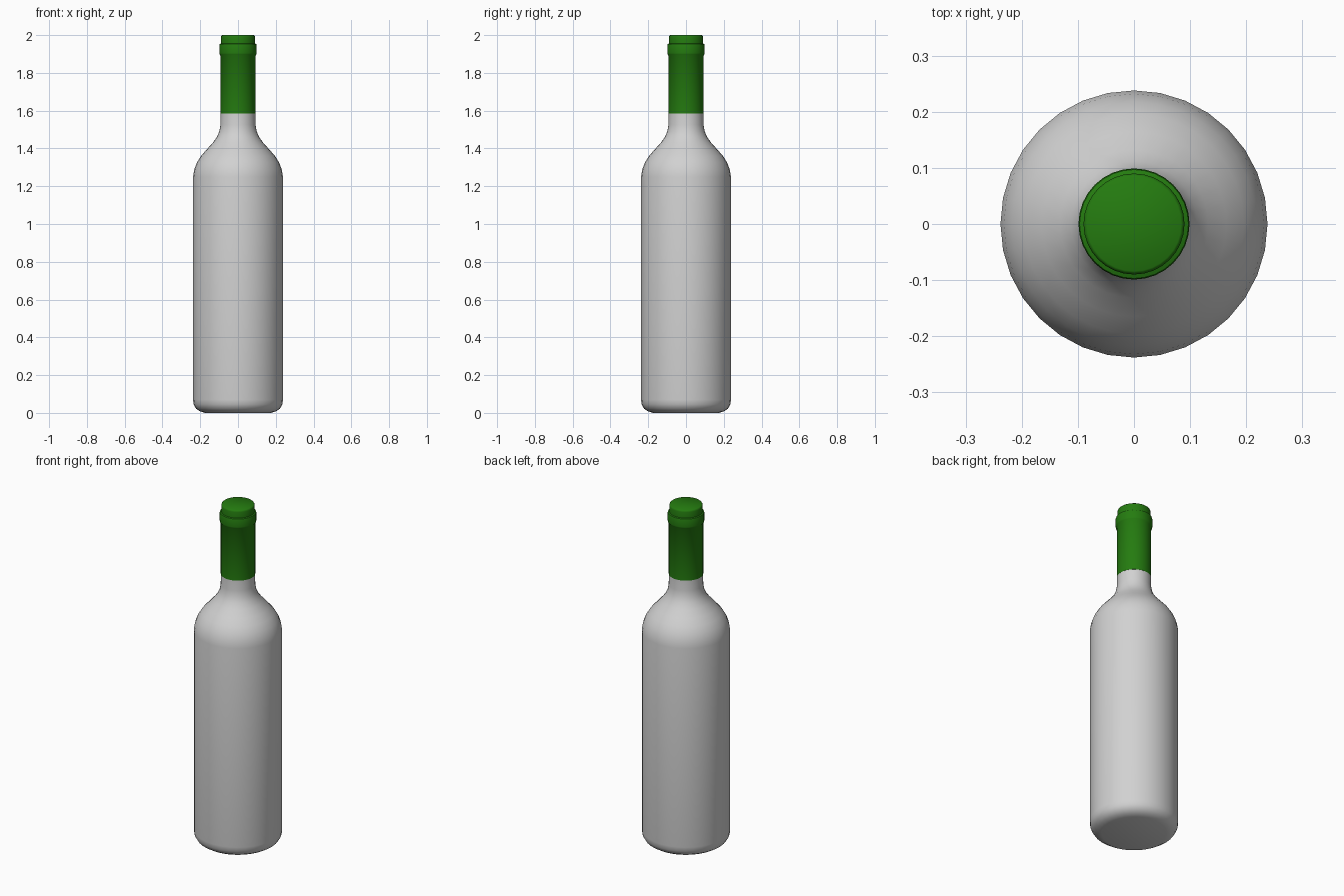
import bpy, bmesh, math
from mathutils import Matrix

SIDES = 32

cube = bpy.data.objects.get("Cube")
if cube:
    bpy.data.objects.remove(cube, do_unlink=True)


def material(name, rgb):
    mat = bpy.data.materials.new(name)
    mat.use_nodes = True
    mat.diffuse_color = (*rgb, 1)
    mat.node_tree.nodes["Principled BSDF"].inputs["Base Color"].default_value = (*rgb, 1)
    return mat


def lathe(name, profile, mat, sharp_angle):
    """Spin a (radius, height) profile about z; close both ends with flat discs."""
    bm = bmesh.new()
    rings = []
    for r, z in profile:
        ring = bmesh.ops.create_circle(bm, segments=SIDES, radius=r,
                                       matrix=Matrix.Translation((0, 0, z)))
        rings.append(ring["verts"])
    for low, high in zip(rings, rings[1:]):
        for i in range(SIDES):
            j = (i + 1) % SIDES
            bm.faces.new((low[i], low[j], high[j], high[i]))
    bm.faces.new(rings[0])
    bm.faces.new(rings[-1])
    bmesh.ops.recalc_face_normals(bm, faces=bm.faces)
    mesh = bpy.data.meshes.new(name)
    bm.to_mesh(mesh)
    bm.free()
    mesh.materials.append(mat)
    obj = bpy.data.objects.new(name, mesh)
    bpy.context.collection.objects.link(obj)
    bpy.ops.object.select_all(action="DESELECT")
    obj.select_set(True)
    bpy.context.view_layer.objects.active = obj
    bpy.ops.object.shade_smooth_by_angle(angle=math.radians(sharp_angle))
    return obj


glass = material("pale grey glass", (0.64, 0.64, 0.64))
foil = material("green foil", (0.018, 0.2, 0.005))

# Bottle: rounded base, straight body, shoulder and neck
lathe("bottle_body", [
    (0.175, 0.0), (0.2, 0.008), (0.222, 0.022), (0.235, 0.045), (0.238, 0.07),
    (0.238, 1.25), (0.232, 1.288), (0.218, 1.325), (0.196, 1.36),
    (0.165, 1.395), (0.132, 1.432), (0.112, 1.46), (0.099, 1.49),
    (0.093, 1.525), (0.092, 1.6),
], glass, 50)

# Foil sleeve: neck wrap, raised collar and stepped top
lathe("foil_sleeve", [
    (0.093, 1.585), (0.093, 1.892), (0.098, 1.898), (0.099, 1.905),
    (0.099, 1.945), (0.097, 1.952), (0.09, 1.955),
    (0.09, 1.99), (0.088, 1.997), (0.084, 2.0),
], foil, 50)
